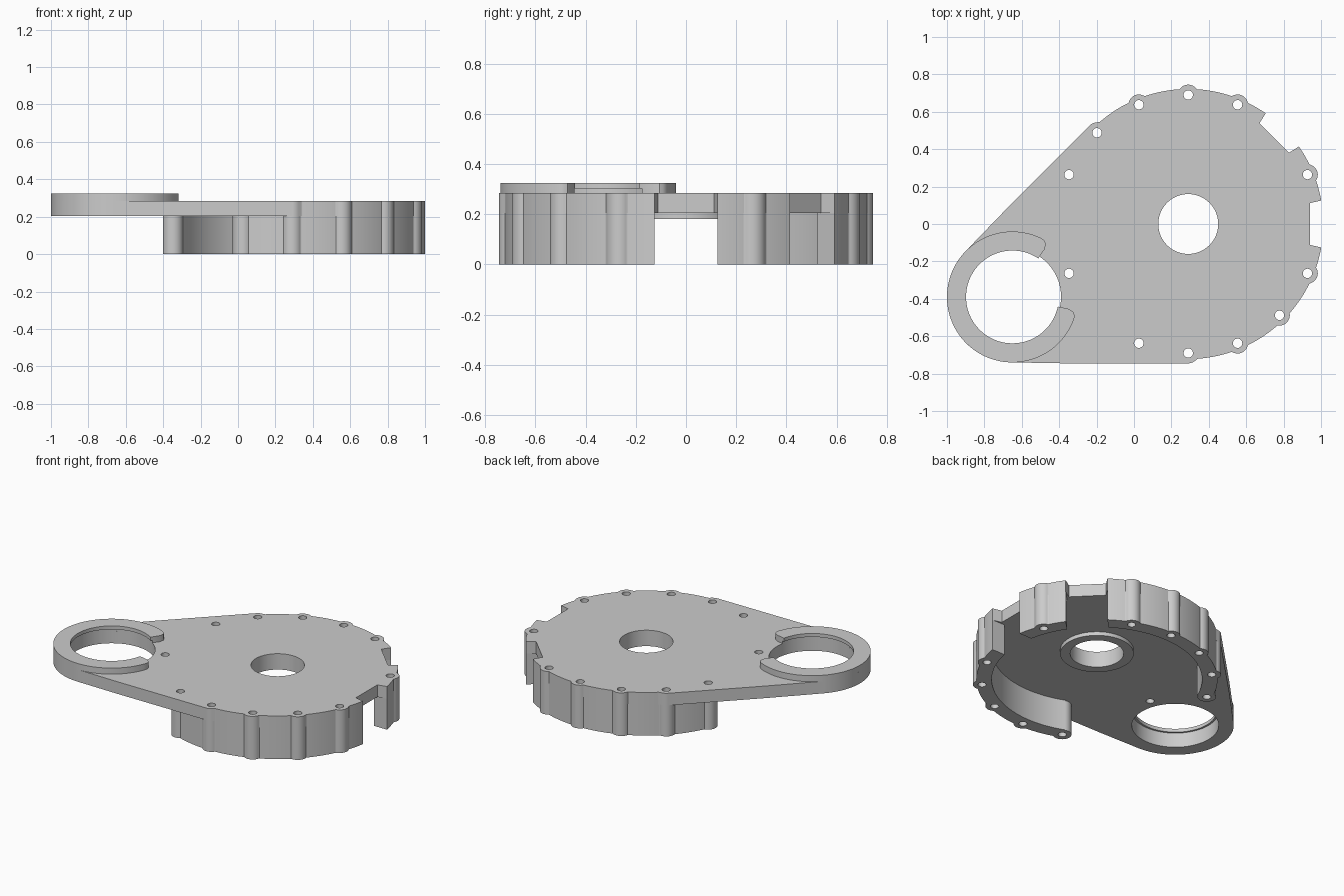
import bpy
import bmesh
from math import sin, cos, asin, radians, degrees, sqrt

if "Cube" in bpy.data.objects:
    bpy.data.objects.remove(bpy.data.objects["Cube"], do_unlink=True)

DISC = (0.29, 0.0)        # centre of the round housing
EYE = (-0.65, -0.39)      # centre of the side ring
TOP, UNDER = 0.285, 0.205
BOLT_R, LOBE_R, RIM_R, WALL_R = 0.69, 0.055, 0.722, 0.63
LOBES = [22.5 * i for i in (1, 3, 4, 5, 6, 7, 11, 12, 13, 14, 15)]
NOTCHES = (0, 45, 360)
NOTCH_R, NOTCH_HALF = 0.65, 0.125
RIM_GAP = degrees(asin(NOTCH_HALF / RIM_R))
INNER_GAP = degrees(asin(NOTCH_HALF / WALL_R))

metal = bpy.data.materials.new("grey_metal")
metal.use_nodes = True
metal.diffuse_color = (0.6, 0.6, 0.6, 1)
metal.node_tree.nodes["Principled BSDF"].inputs["Base Color"].default_value = (0.6, 0.6, 0.6, 1)


def polar(centre, r, deg):
    return (centre[0] + r * cos(radians(deg)), centre[1] + r * sin(radians(deg)))


def arc(centre, r, a0, a1, n):
    return [polar(centre, r, a0 + (a1 - a0) * i / n) for i in range(n + 1)]


def circle(centre, r, n=96):
    return arc(centre, r, 0, 360, n)[:-1]


def slab(name, loops, z0, z1):
    """Solid slab from an outline followed by its holes."""
    curve = bpy.data.curves.new(name, "CURVE")
    curve.dimensions = "2D"
    curve.fill_mode = "BOTH"
    curve.extrude = (z1 - z0) / 2
    for loop in loops:
        spline = curve.splines.new("POLY")
        spline.points.add(len(loop) - 1)
        for point, (x, y) in zip(spline.points, loop):
            point.co = (x, y, 0, 1)
        spline.use_cyclic_u = True
    curve.materials.append(metal)
    ob = bpy.data.objects.new(name, curve)
    ob.location.z = (z0 + z1) / 2
    bpy.context.collection.objects.link(ob)
    bpy.ops.object.select_all(action="DESELECT")
    ob.select_set(True)
    bpy.context.view_layer.objects.active = ob
    bpy.ops.object.convert(target="MESH")
    ob = bpy.context.view_layer.objects.active
    bm = bmesh.new()
    bm.from_mesh(ob.data)
    bmesh.ops.remove_doubles(bm, verts=bm.verts, dist=0.00005)
    bmesh.ops.recalc_face_normals(bm, faces=bm.faces)
    bm.to_mesh(ob.data)
    bm.free()
    bpy.ops.object.shade_smooth_by_angle(angle=radians(30))


# Round rim outline, bulging around each bolt
def rim_radius(deg):
    r = RIM_R
    for a in LOBES:
        phi = radians(deg - a)
        inside = LOBE_R ** 2 - (BOLT_R * sin(phi)) ** 2
        if inside > 0 and cos(phi) > 0:
            r = max(r, BOLT_R * cos(phi) + sqrt(inside))
    return r


# Straight-sided outline wrapped around the ring and the rim
WRAPPED = [(EYE, 0.35), (DISC, 0.6)]
WRAPPED += [(polar(DISC, BOLT_R, a), LOBE_R) for a in (135, 270)]
REACH = [max((c[0] - DISC[0]) * cos(radians(n)) + (c[1] - DISC[1]) * sin(radians(n)) + r
             for c, r in WRAPPED) for n in range(360)]


def plate_radius(deg):
    for a in NOTCHES:
        if abs(deg - a) < RIM_GAP:
            return NOTCH_R / cos(radians(deg - a))
    wrap = min(reach / cos(radians(deg - n)) for n, reach in enumerate(REACH)
               if cos(radians(deg - n)) > 0.01)
    return max(wrap, rim_radius(deg))


def bolt_hole(angle):
    return circle(polar(DISC, BOLT_R, angle), 0.025, 24)


# Top plate with its bores
outline = [polar(DISC, plate_radius(i / 4), i / 4) for i in range(1440)]
slab("top_plate",
     [outline, circle(DISC, 0.16), circle(EYE, 0.26)]
     + [bolt_hole(a) for a in LOBES + [202.5]], UNDER, TOP)


# Skirt wall sections; ends are either rounded bolt posts or notch sides
def wall(name, a0, a1, post_start=False, post_end=False):
    out0, in0 = (a0, a0) if post_start else (a0 + RIM_GAP, a0 + INNER_GAP)
    out1, in1 = (a1, a1) if post_end else (a1 - RIM_GAP, a1 - INNER_GAP)
    n = int((out1 - out0) * 3)
    angles = [out0 + (out1 - out0) * i / n for i in range(n + 1)]
    loop = [polar(DISC, rim_radius(a), a) for a in angles]
    if post_end:
        loop += arc(polar(DISC, BOLT_R, a1), LOBE_R, a1, a1 + 180, 20)[1:]
    loop += arc(DISC, WALL_R, in1, in0, 40)
    if post_start:
        loop += arc(polar(DISC, BOLT_R, a0), LOBE_R, a0 - 180, a0, 20)[:-1]
    slab(name, [loop] + [bolt_hole(a) for a in LOBES if a0 <= a <= a1], 0, UNDER)


wall("front_wall", 247.5, 360, post_start=True)
wall("side_wall", 0, 45)
wall("back_wall", 45, 157.5, post_end=True)

# Boss under the centre bore
slab("centre_boss", [circle(DISC, 0.22), circle(DISC, 0.16)], 0.18, UNDER)


# Raised open ring with rounded outer corners and a narrower upper lip
def open_ring(name, inner_r, z0, z1, start=56, end=348):
    outer = []
    for i in range(147):
        a = start + (end - start) * i / 146
        t = min(1, (a - start) / 8, (end - a) / 8)
        outer.append(polar(EYE, 0.31 + 0.04 * sqrt(max(0, 1 - (1 - t) ** 2)), a))
    slab(name, [outer + arc(EYE, inner_r, end, start, 80)], z0, z1)


open_ring("raised_ring", 0.26, TOP, 0.302)
open_ring("raised_ring_lip", 0.248, 0.302, 0.325)
